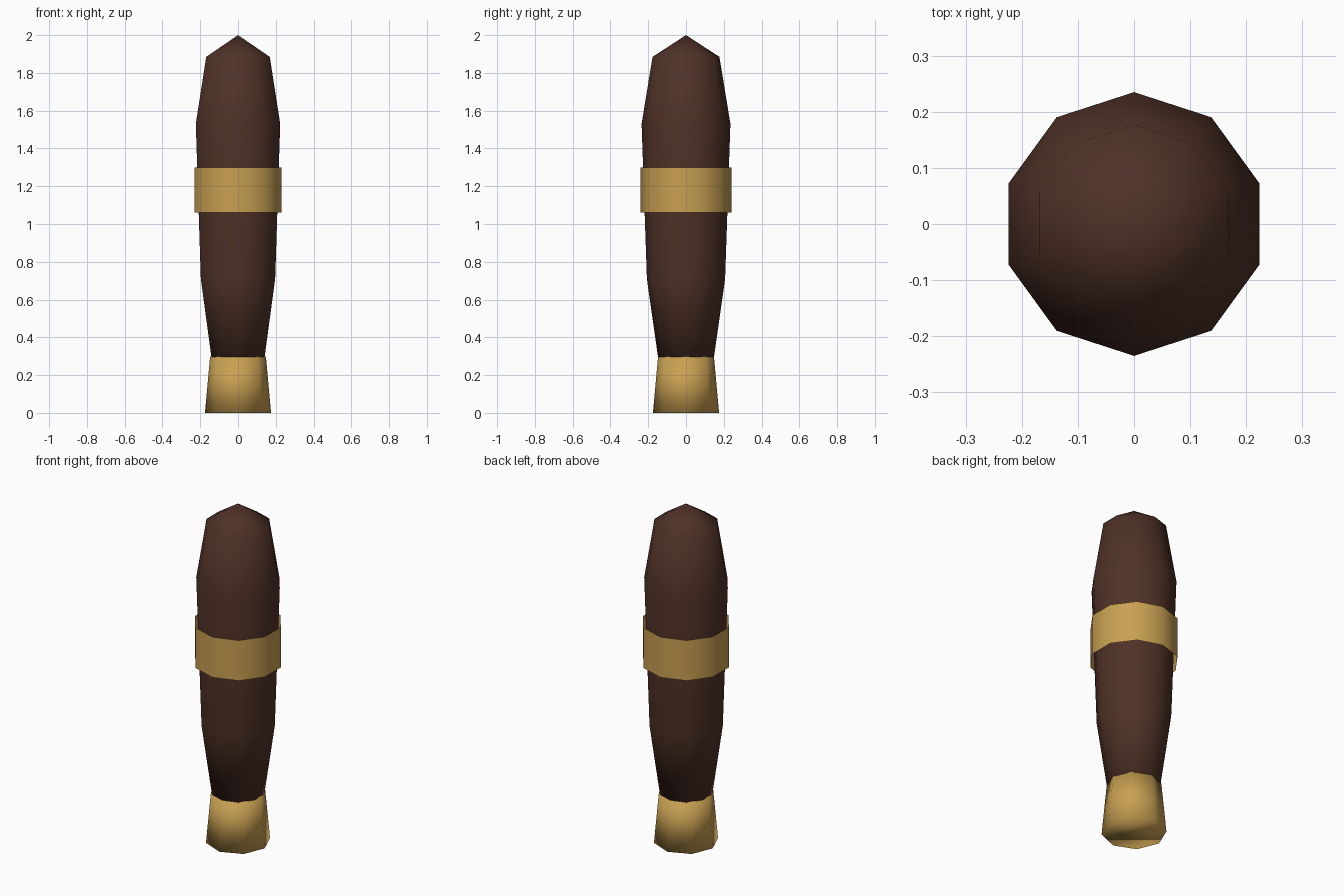
import bpy
import bmesh
from math import cos, sin, pi

if "Cube" in bpy.data.objects:
    bpy.data.objects.remove(bpy.data.objects["Cube"], do_unlink=True)


def make_material(name, colour):
    mat = bpy.data.materials.new(name)
    mat.use_nodes = True
    mat.diffuse_color = colour
    mat.node_tree.nodes["Principled BSDF"].inputs["Base Color"].default_value = colour
    return mat


def lathe(name, profile, sides, mat, start_cap=True, end_cap=True):
    """Turn (radius, height) pairs about z, with a corner on the y axis."""
    bm = bmesh.new()
    rings = []
    for radius, z in profile:
        if radius == 0:
            rings.append([bm.verts.new((0, 0, z))] * sides)
            continue
        angles = [pi / 2 + 2 * pi * i / sides for i in range(sides)]
        rings.append([bm.verts.new((radius * cos(a), radius * sin(a), z)) for a in angles])
    for low, high in zip(rings, rings[1:]):
        for i in range(sides):
            j = (i + 1) % sides
            corners = dict.fromkeys([low[i], low[j], high[j], high[i]])
            bm.faces.new(list(corners))
    if start_cap:
        bm.faces.new(rings[0][::-1])
    if end_cap and profile[-1][0] > 0:
        bm.faces.new(rings[-1])
    for face in bm.faces:
        face.smooth = True
    mesh = bpy.data.meshes.new(name)
    bm.to_mesh(mesh)
    bm.free()
    mesh.materials.append(mat)
    obj = bpy.data.objects.new(name, mesh)
    bpy.context.collection.objects.link(obj)
    return obj


brown = make_material("dark brown wood", (0.078, 0.031, 0.020, 1))
gold = make_material("gold metal", (0.58, 0.35, 0.085, 1))

# Tapered body with a pointed top
lathe("body", [(0.148, 0.295), (0.207, 0.71), (0.235, 1.53), (0.177, 1.885), (0, 2)], 10, brown)

# Open band around the middle
lathe("band", [(0.241, 1.06), (0.241, 1.3)], 10, gold, False, False)

# Flared foot
lathe("foot", [(0.175, 0), (0.148, 0.298)], 8, gold)
